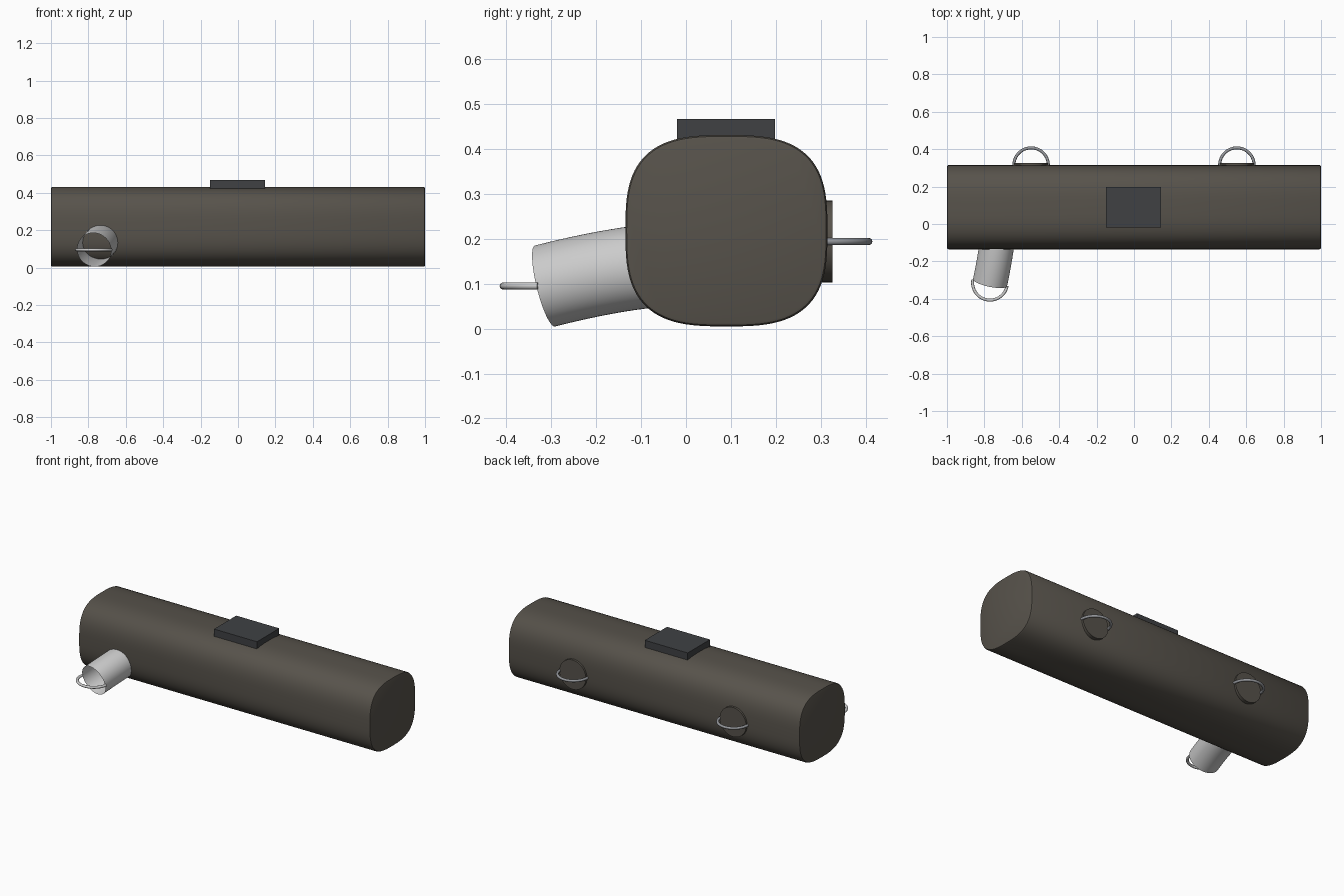
import bpy, bmesh, math
from mathutils import Vector

if "Cube" in bpy.data.objects:
    bpy.data.objects.remove(bpy.data.objects["Cube"])


def material(name, rgb):
    m = bpy.data.materials.new(name)
    m.diffuse_color = (*rgb, 1)
    m.use_nodes = True
    m.node_tree.nodes["Principled BSDF"].inputs["Base Color"].default_value = m.diffuse_color
    return m


BODY = material("warm_dark_grey", (0.095, 0.085, 0.07))
PAD = material("charcoal", (0.05, 0.053, 0.057))
STEEL = material("steel", (0.3, 0.31, 0.33))
WHITE = material("white", (0.8, 0.8, 0.8))


def finish(name, bm, mat, angle=35):
    bmesh.ops.recalc_face_normals(bm, faces=bm.faces)
    me = bpy.data.meshes.new(name)
    bm.to_mesh(me)
    bm.free()
    ob = bpy.data.objects.new(name, me)
    bpy.context.collection.objects.link(ob)
    me.materials.append(mat)
    bpy.ops.object.select_all(action='DESELECT')
    ob.select_set(True)
    bpy.context.view_layer.objects.active = ob
    bpy.ops.object.shade_smooth_by_angle(angle=math.radians(angle))
    return ob


def loft(bm, rings, caps):
    loops = [[bm.verts.new(p) for p in r] for r in rings]
    n = len(loops[0])
    for a, b in zip(loops, loops[1:]):
        for i in range(n):
            j = (i + 1) % n
            bm.faces.new((a[i], a[j], b[j], b[i]))
    if caps:
        bm.faces.new(loops[0])
        bm.faces.new(loops[-1])


def sweep(name, path, radius, sides, caps, mat):
    path = [Vector(p) for p in path]
    rings = []
    for i, p in enumerate(path):
        t = (path[min(i + 1, len(path) - 1)] - path[max(i - 1, 0)]).normalized()
        u = t.cross(Vector((0, 0, 1))).normalized()
        v = u.cross(t)
        rings.append([p + radius * (math.cos(a) * u + math.sin(a) * v)
                      for a in (2 * math.pi * k / sides for k in range(sides))])
    bm = bmesh.new()
    loft(bm, rings, caps)
    return finish(name, bm, mat)


def half_ring(name, centre, radius, start, mat):
    c = Vector(centre)
    path = [c + radius * Vector((math.cos(a), math.sin(a), 0))
            for a in (start + math.pi * k / 32 for k in range(33))]
    return sweep(name, path, 0.008, 12, True, mat)


# main body: rounded-square section with softly bevelled ends
def section(x, inset):
    pts = []
    for k in range(96):
        a = 2 * math.pi * k / 96
        c, s = math.cos(a), math.sin(a)
        e = 2 / 3.0
        pts.append((x, 0.09 + (0.225 - inset) * math.copysign(abs(c) ** e, c),
                    0.218 + (0.213 - inset) * math.copysign(abs(s) ** e, s)))
    return pts


bm = bmesh.new()
ends = [(-1, 0.008), (-0.998, 0.003), (-0.992, 0)]
loft(bm, [section(x, i) for x, i in ends] +
     [section(-x, i) for x, i in reversed(ends)], True)
finish("body", bm, BODY)

# flat pad on top
bm = bmesh.new()
bmesh.ops.create_cube(bm, size=1)
bmesh.ops.scale(bm, vec=(0.295, 0.218, 0.06), verts=bm.verts)
bmesh.ops.translate(bm, vec=(-0.003, 0.089, 0.437), verts=bm.verts)
finish("top_pad", bm, PAD)

# back port discs with half-ring handles
for side, x in (("left", -0.55), ("right", 0.55)):
    sweep(side + "_port_disc", [(x, 0.25, 0.194), (x, 0.326, 0.194)],
          0.091, 48, True, BODY)
    half_ring(side + "_port_ring", (x, 0.315, 0.194), 0.092, 0, STEEL)

# curved open spout at the front left
p0, p1, p2 = (Vector(p) for p in ((-0.77, -0.314, 0.095),
                                  (-0.737, -0.16, 0.134),
                                  (-0.727, -0.05, 0.142)))
path = [(1 - t) ** 2 * p0 + 2 * t * (1 - t) * p1 + t * t * p2
        for t in (k / 12 for k in range(13))]
sweep("spout", path, 0.093, 48, False, WHITE)
half_ring("spout_ring", p0, 0.093, math.pi - math.radians(10), WHITE)
